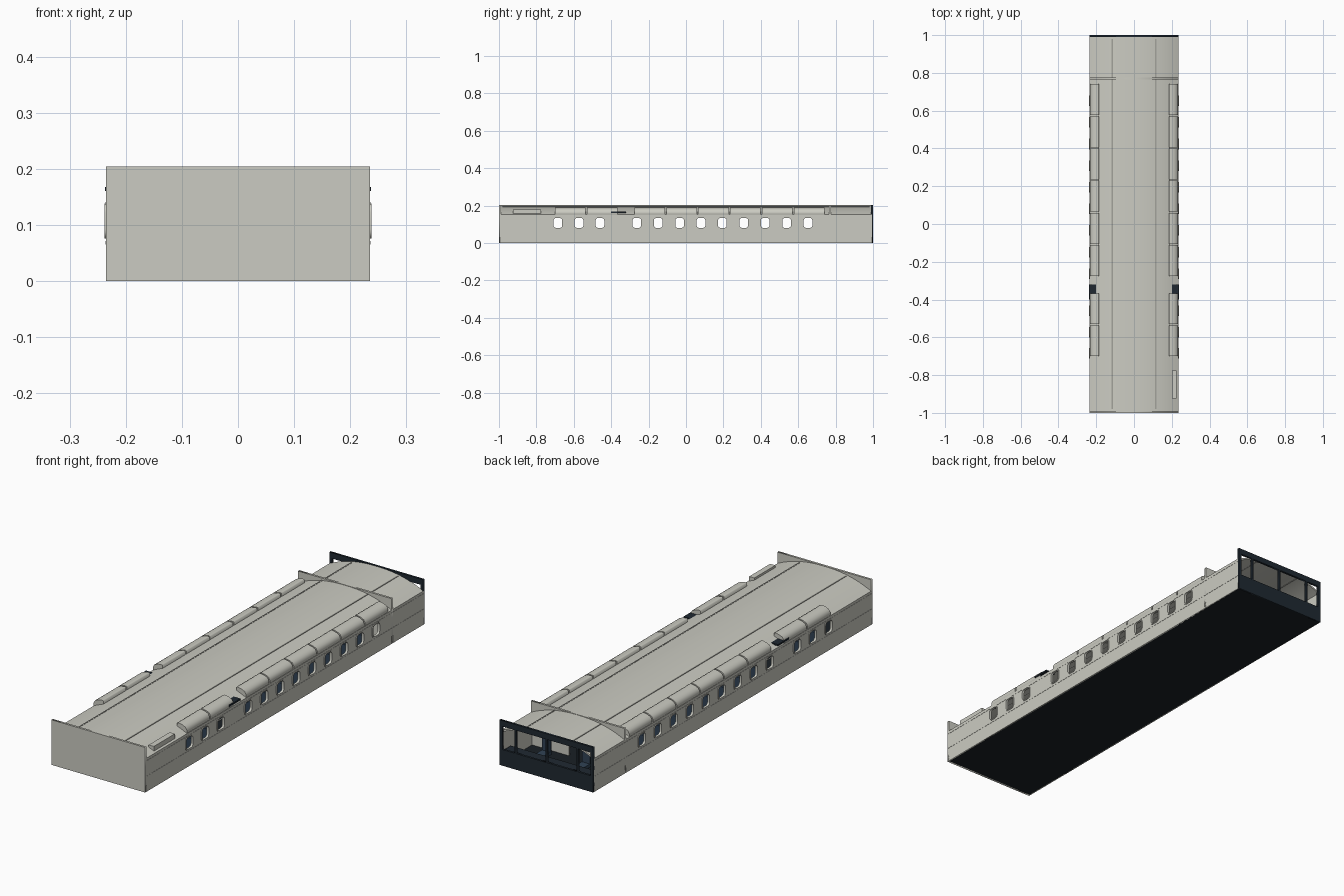
import bpy, bmesh, math
from mathutils import Matrix

if "Cube" in bpy.data.objects:
    bpy.data.objects.remove(bpy.data.objects["Cube"])


def material(name, r, g, b):
    m = bpy.data.materials.new(name)
    m.diffuse_color = (r, g, b, 1)
    m.use_nodes = True
    m.node_tree.nodes["Principled BSDF"].inputs["Base Color"].default_value = m.diffuse_color
    return m


SHELL = material("warm grey shell", 0.60, 0.60, 0.54)
TRIM = material("mid grey trim", 0.36, 0.36, 0.33)
NAVY = material("dark navy frame", 0.014, 0.022, 0.031)
FLOOR = material("black floor", 0.010, 0.014, 0.018)
SEAT = material("seat blue", 0.03, 0.055, 0.09)

# local axes for flat outlines: SIDE draws in (y, z), END draws in (x, z)
SIDE = Matrix(((0, 0, 1), (1, 0, 0), (0, 1, 0))).to_4x4()
END = Matrix(((1, 0, 0), (0, 0, -1), (0, 1, 0))).to_4x4()


def rect(u0, u1, v0, v1):
    return [(u0, v0), (u1, v0), (u1, v1), (u0, v1)]


def rounded(u, v, w, h, r, steps=4):
    pts = []
    for k, (sx, sy) in enumerate(((1, 1), (-1, 1), (-1, -1), (1, -1))):
        for i in range(steps + 1):
            a = math.pi / 2 * (k + i / steps)
            pts.append((u + sx * (w / 2 - r) + r * math.cos(a),
                        v + sy * (h / 2 - r) + r * math.sin(a)))
    return pts


def link(name, mesh, mat):
    ob = bpy.data.objects.new(name, mesh)
    bpy.context.collection.objects.link(ob)
    mesh.materials.append(mat)
    return ob


def panel(name, loops, axes, centre, depth, mat):
    """Extrude one or more outlines (inner loops become holes)."""
    cu = bpy.data.curves.new(name + "_outline", 'CURVE')
    cu.dimensions = '2D'
    cu.fill_mode = 'BOTH'
    cu.extrude = depth / 2
    for pts in loops:
        sp = cu.splines.new('POLY')
        sp.points.add(len(pts) - 1)
        for p, (u, v) in zip(sp.points, pts):
            p.co = (u, v, 0, 1)
        sp.use_cyclic_u = True
    tmp = bpy.data.objects.new(name + "_outline", cu)
    bpy.context.collection.objects.link(tmp)
    deps = bpy.context.evaluated_depsgraph_get()
    mesh = bpy.data.meshes.new_from_object(tmp.evaluated_get(deps))
    bpy.data.objects.remove(tmp)
    bpy.data.curves.remove(cu)
    mesh.materials.clear()
    mesh.transform(Matrix.Translation(centre) @ axes)
    bm = bmesh.new()
    bm.from_mesh(mesh)
    bmesh.ops.remove_doubles(bm, verts=bm.verts, dist=1e-5)
    bmesh.ops.recalc_face_normals(bm, faces=bm.faces)
    bm.to_mesh(mesh)
    bm.free()
    return link(name, mesh, mat)


def boxes(name, specs, mat):
    """Several boxes in one object, each (x0, x1, y0, y1, z0, z1)."""
    bm = bmesh.new()
    for x0, x1, y0, y1, z0, z1 in specs:
        mtx = Matrix.Translation(((x0 + x1) / 2, (y0 + y1) / 2, (z0 + z1) / 2)) \
            @ Matrix.Diagonal((x1 - x0, y1 - y0, z1 - z0, 1))
        bmesh.ops.create_cube(bm, size=1, matrix=mtx)
    mesh = bpy.data.meshes.new(name)
    bm.to_mesh(mesh)
    bm.free()
    return link(name, mesh, mat)


HW, TOP = 0.235, 0.204


def roof_z(x):
    return 0.2025 - 0.05 * (abs(x) / HW) ** 2.3


# floor
boxes("floor", [(-0.232, 0.232, -0.995, 0.995, 0, 0.006)], FLOOR)
boxes("aisle_strips", [(s * 0.09 - 0.002, s * 0.09 + 0.002, -0.74, 0.74, 0.006, 0.008)
                       for s in (-1, 1)], TRIM)

# curved roof shell
xs = [-HW + 2 * HW * i / 32 for i in range(33)]
outline = [(x, roof_z(x)) for x in xs] + [(x * 0.975, roof_z(x) - 0.006) for x in reversed(xs)]
roof = panel("roof", [outline], END, (0, 0, 0), 1.985, SHELL)
bpy.context.view_layer.objects.active = roof
roof.select_set(True)
bpy.ops.object.shade_smooth_by_angle(angle=math.radians(30))
roof.select_set(False)

# long thin roof light strips
for s in (-1, 1):
    z = roof_z(0.115)
    boxes("roof_light_strip", [(s * 0.115 - 0.003, s * 0.115 + 0.003, -0.98, 0.98,
                                z - 0.008, z + 0.0015)], TRIM)

# side walls with window openings, frames and trim rails
windows = [-0.685, -0.572, -0.46] + [-0.263 + 0.1144 * i for i in range(9)]
WZ, WW, WH = 0.107, 0.048, 0.054
holes = [rounded(y, WZ, WW, WH, 0.013) for y in windows]
for s, side in ((-1, "left"), (1, "right")):
    panel(side + "_wall", [rect(-0.995, 0.995, 0, roof_z(HW))] + holes, SIDE,
          (s * 0.232, 0, 0), 0.006, SHELL)
    for y in windows:
        panel(side + "_window_frame",
              [rounded(y, WZ, WW + 0.008, WH + 0.008, 0.016), rounded(y, WZ, WW - 0.002, WH - 0.002, 0.012)],
              SIDE, (s * 0.2325, 0, 0), 0.011, SHELL)
    boxes(side + "_trim_rails", [(s * 0.235 - 0.001, s * 0.235 + 0.001, -0.995, 0.995, z, z + h)
                                 for z, h in ((0.065, 0.006), (0.138, 0.003))], SHELL)

# overhead lockers showing through the roof edge
lockers = [(-0.70, -0.537), (-0.53, -0.367)] + \
          [(-0.276 + 0.1705 * i, -0.276 + 0.1705 * i + 0.164) for i in range(6)]
for s in (-1, 1):
    prof = [(0.185, 0.145), (0.234, 0.145), (0.234, 0.166), (0.227, 0.179),
            (0.212, 0.186), (0.192, 0.190), (0.185, 0.188)]
    for y0, y1 in lockers:
        panel("overhead_locker", [[(s * x, z) for x, z in prof]], END,
              (0, (y0 + y1) / 2, 0), y1 - y0, SHELL)
boxes("rear_cabinet_top", [(0.20, 0.226, -0.925, -0.775, 0.150, 0.178)], SHELL)

# dark signs at the exits
for s in (-1, 1):
    x0, x1 = sorted((s * 0.19, s * 0.237))
    boxes("exit_sign", [(x0, x1, -0.40, -0.32, 0.160, 0.167)], NAVY)

# closed end wall
panel("end_wall", [rect(-HW, HW, 0, TOP)], END, (0, -0.995, 0), 0.01, SHELL)

# open end: dark frame with four panes
m = [-0.225, -0.155, 0, 0.155, 0.225]
panes = [rect(a + 0.004, b - 0.004, 0.073, 0.178) for a, b in zip(m, m[1:])]
panel("windscreen_frame", [rect(-HW, HW, 0, TOP)] + panes, END, (0, 0.995, 0), 0.01, NAVY)

# bulkhead with a doorway behind the windscreen
panel("bulkhead", [[(-HW, 0.006), (-0.045, 0.006), (-0.045, 0.16), (0.045, 0.16), (0.045, 0.006),
                    (HW, 0.006), (HW, TOP), (-HW, TOP)]], END, (0, 0.77, 0), 0.01, SHELL)

# control desk and crew seats
boxes("control_desk", [(-0.22, 0.22, 0.94, 0.985, 0.006, 0.068),
                       (-0.225, -0.20, 0.84, 0.94, 0.006, 0.085)], NAVY)


def seat(x, y):
    return [(x - 0.02, x + 0.02, y, y + 0.045, 0.03, 0.045),
            (x - 0.02, x + 0.02, y - 0.012, y, 0.03, 0.098),
            (x - 0.013, x + 0.013, y - 0.011, y - 0.001, 0.098, 0.112),
            (x - 0.012, x + 0.012, y + 0.005, y + 0.035, 0.006, 0.03)]


boxes("crew_seats", seat(-0.1, 0.86) + seat(0.1, 0.86), SEAT)

# passenger seats, one row between each pair of windows
rows = [-0.622, -0.51] + [-0.2 + 0.1144 * i for i in range(8)]
for y in rows:
    parts = []
    for x in (-0.2, -0.152, -0.025, 0.025, 0.152, 0.2):
        parts += seat(x, y)
    boxes("seat_row", parts, SEAT)
